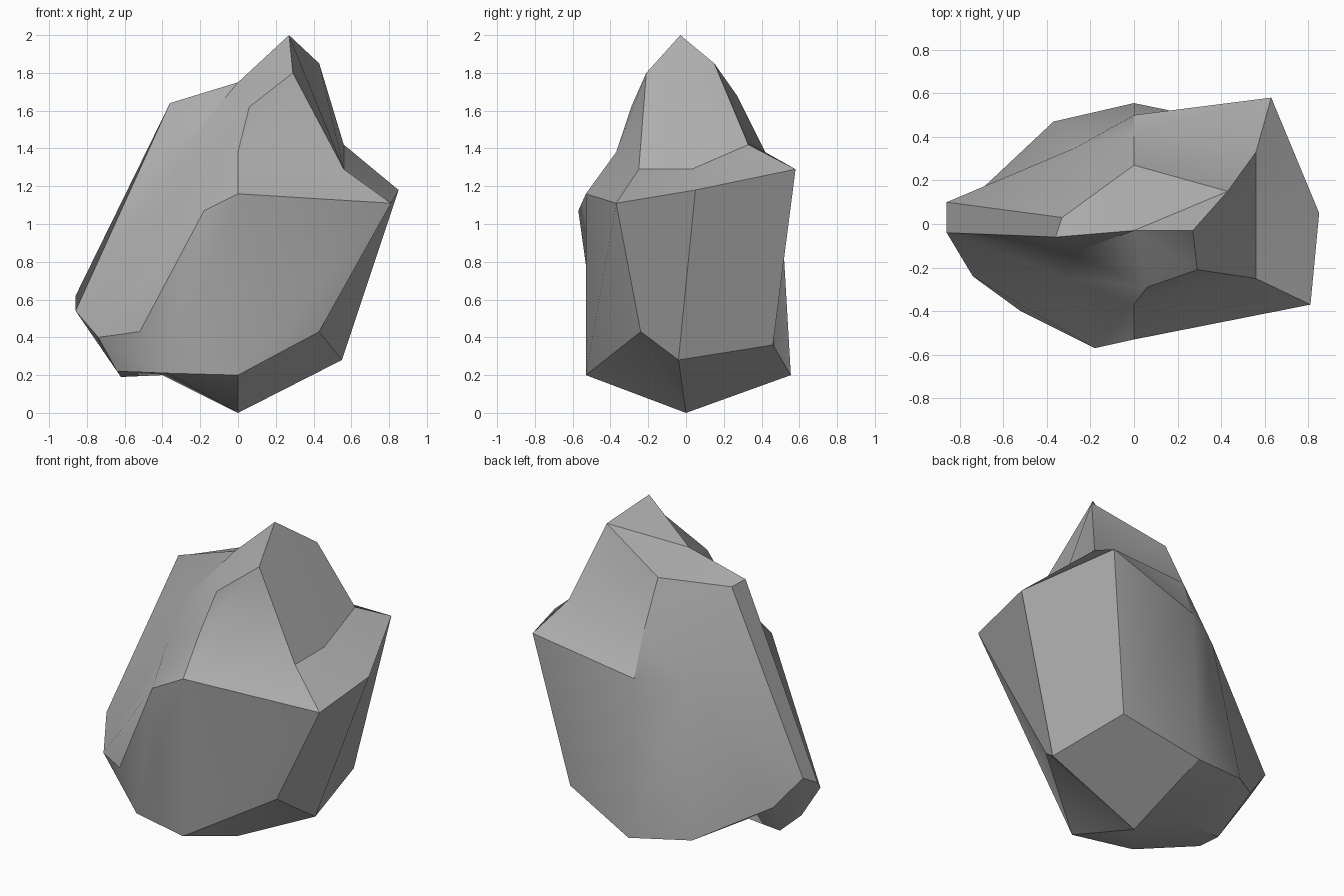
import bpy
import bmesh
from math import radians

cube = bpy.data.objects.get("Cube")
if cube:
    bpy.data.objects.remove(cube, do_unlink=True)

# Single stone colour
stone = bpy.data.materials.new("stone_grey")
stone.use_nodes = True
colour = (0.42, 0.42, 0.42, 1)
stone.diffuse_color = colour
stone.node_tree.nodes["Principled BSDF"].inputs["Base Color"].default_value = colour

bm = bmesh.new()
corner_cache = {}


def corner(point):
    """Return the shared vertex at a point."""
    if point not in corner_cache:
        corner_cache[point] = bm.verts.new(point)
    return corner_cache[point]


def facet(*points):
    """Add one facet, dropping repeated corners."""
    unique = list(dict.fromkeys(points))
    if len(unique) > 2:
        bm.faces.new([corner(p) for p in unique])


def loft(lower, upper):
    """Join two open cross-sections with a band of facets."""
    for i in range(len(lower) - 1):
        facet(lower[i], lower[i + 1], upper[i + 1], upper[i])


def fan(centre, rim):
    """Close a cross-section onto one centre point."""
    for start, end in zip(rim, rim[1:]):
        facet(centre, start, end)


# Cross-sections, each running front-left, round the +x side, to back-left
foot = [(-.37, -.45, .21), (0, -.53, .2), (.43, -.24, .43), (.55, -.04, .28),
        (.46, .46, .36), (0, .555, .2), (-.37, .47, .25)]
ledge = [(-.18, -.57, 1.07), (0, -.53, 1.16), (.81, -.37, 1.11), (.85, .05, 1.18),
         (.63, .58, 1.29), (0, .5, 1.15), (-.27, .35, 1.12)]
neck = [(-.3, -.25, 1.2), (0, -.37, 1.38), (.56, -.25, 1.29), (.56, .03, 1.29),
        (.56, .33, 1.42), (0, .42, 1.38), ledge[-1]]
crown = [(-.28, -.13, 1.41), (.06, -.29, 1.62), (.29, -.21, 1.8), (.27, -.03, 2),
         (.43, .15, 1.85), (0, .27, 1.68), (-.33, .03, 1.62)]
shoulder = (-.36, -.06, 1.64)
saddle = (0, -.03, 1.75)
base = (0, 0, 0)

# Main body, ledge and peak
for lower, upper in zip((foot, ledge, neck), (ledge, neck, crown)):
    loft(lower, upper)
fan(saddle, crown + [shoulder, crown[0]])

# Low spur jutting out on the -x side
spur_front = (-.52, -.4, .43)
spur_side = (-.74, -.24, .4)
tip_front = (-.86, -.04, .54)
tip_back = (-.86, .1, .62)
spur_back = (-.7, .16, .42)
under_front = (-.64, -.2, .22)
under_back = (-.62, -.02, .19)
keel = (-.4, -.03, .2)

# Slopes from the body down to the spur
facet(foot[0], ledge[0], spur_front)
facet(ledge[0], neck[0], spur_side, spur_front)
facet(neck[0], crown[0], tip_front, spur_side)
facet(crown[0], shoulder, tip_front)
facet(shoulder, crown[-1], tip_back, tip_front)
facet(crown[-1], ledge[-1], tip_back)
facet(ledge[-1], foot[-1], spur_back, tip_back)

# Chipped underside of the spur
facet(foot[0], spur_front, spur_side, under_front)
facet(under_front, spur_side, tip_front, under_back)
facet(under_back, tip_front, tip_back, spur_back)
facet(keel, foot[0], under_front, under_back)
facet(keel, under_back, spur_back, foot[-1])

# Pointed base
fan(base, foot + [keel, foot[0]])

bmesh.ops.recalc_face_normals(bm, faces=bm.faces[:])
mesh = bpy.data.meshes.new("rock")
bm.to_mesh(mesh)
bm.free()
mesh.materials.append(stone)

rock = bpy.data.objects.new("rock", mesh)
bpy.context.collection.objects.link(rock)
bpy.ops.object.select_all(action='DESELECT')
rock.select_set(True)
bpy.context.view_layer.objects.active = rock
bpy.ops.object.shade_smooth_by_angle(angle=radians(30))
